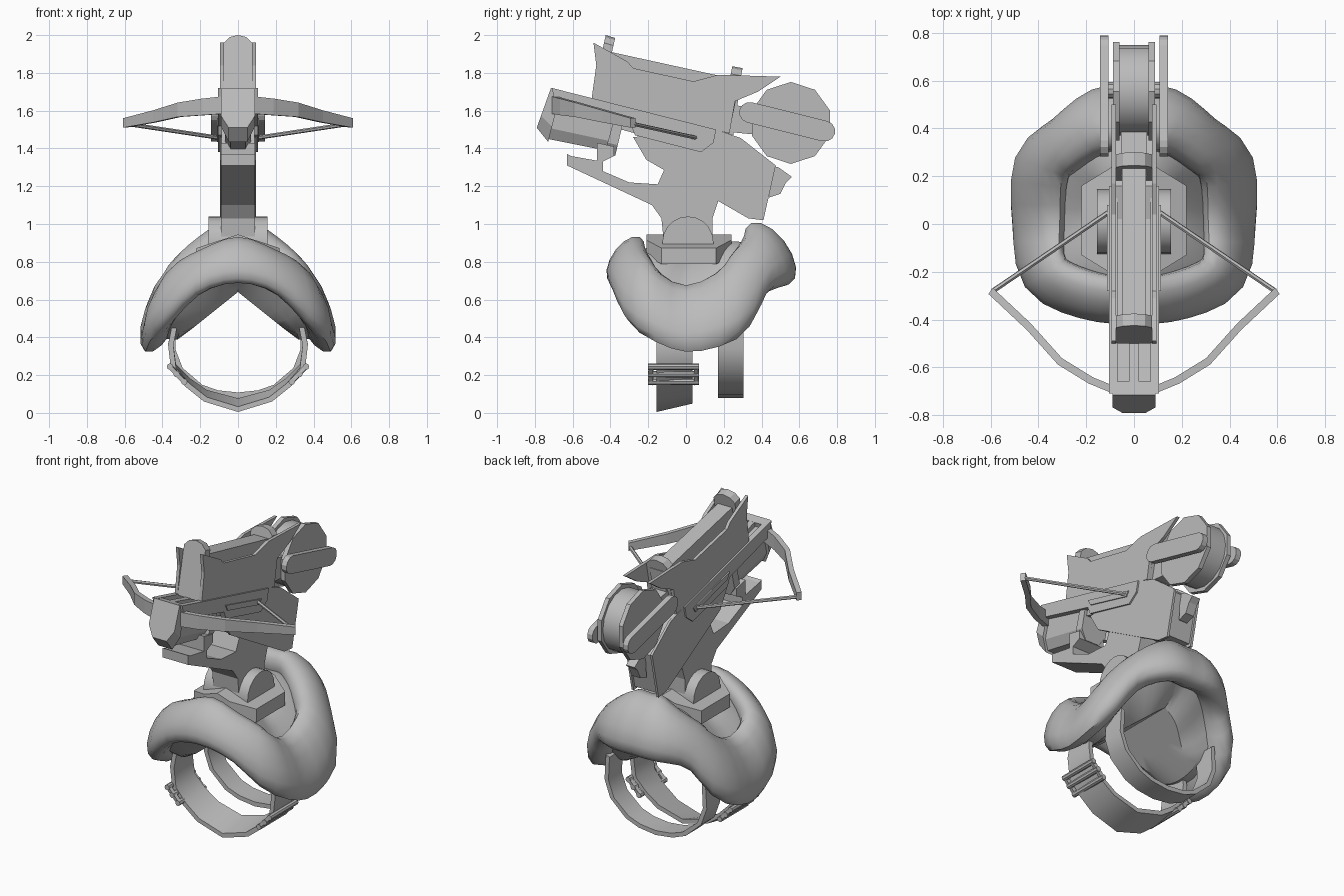
import bpy, bmesh, math
from mathutils import Vector

if "Cube" in bpy.data.objects:
    bpy.data.objects.remove(bpy.data.objects["Cube"])

grey = bpy.data.materials.new("plain_grey")
grey.diffuse_color = (0.5, 0.5, 0.5, 1)
grey.use_nodes = True
grey.node_tree.nodes["Principled BSDF"].inputs["Base Color"].default_value = grey.diffuse_color


def finish(name, bm, smooth=None):
    bmesh.ops.remove_doubles(bm, verts=bm.verts, dist=0.0005)
    bmesh.ops.recalc_face_normals(bm, faces=bm.faces)
    me = bpy.data.meshes.new(name)
    bm.to_mesh(me)
    bm.free()
    ob = bpy.data.objects.new(name, me)
    me.materials.append(grey)
    bpy.context.collection.objects.link(ob)
    if smooth:
        bpy.ops.object.select_all(action='DESELECT')
        ob.select_set(True)
        bpy.context.view_layer.objects.active = ob
        bpy.ops.object.shade_smooth_by_angle(angle=math.radians(smooth))
    return ob


def loft(name, rings, closed=False, caps=True, smooth=None):
    """Skin a list of equal-length point rings."""
    bm = bmesh.new()
    vs = [[bm.verts.new(p) for p in r] for r in rings]
    n = len(rings[0])
    for i in range(len(vs) if closed else len(vs) - 1):
        a, b = vs[i], vs[(i + 1) % len(vs)]
        for j in range(n):
            k = (j + 1) % n
            bm.faces.new((a[j], a[k], b[k], b[j]))
    if caps and not closed:
        bm.faces.new(vs[0])
        bm.faces.new(vs[-1])
    return finish(name, bm, smooth)


def slab(name, x0, x1, prof, smooth=None):
    """Extrude a side profile (y, z) from x0 to x1."""
    return loft(name, [[(x, y, z) for y, z in prof] for x in (x0, x1)], smooth=smooth)


def pair(name, x0, x1, prof):
    slab("right_" + name, x0, x1, prof)
    slab("left_" + name, -x1, -x0, prof)


def circle(cy, cz, r, n, a0=0, a1=2 * math.pi, end=False):
    m = n - 1 if end else n
    return [(cy + r * math.cos(a0 + (a1 - a0) * i / m),
             cz + r * math.sin(a0 + (a1 - a0) * i / m)) for i in range(n)]


def rod(name, a, b, r, n=6):
    a, b = Vector(a), Vector(b)
    d = (b - a).normalized()
    u = d.orthogonal().normalized()
    w = d.cross(u)
    ring = [(u * math.cos(t) + w * math.sin(t)) * r
            for t in (2 * math.pi * i / n for i in range(n))]
    loft(name, [[p + q for q in ring] for p in (a, b)])


# Saddle roll: x, y, z, half width, half height, outward slant of the section
half = [(0, -.32, .81, .085, .125, .45), (.2, -.295, .745, .09, .125, .4),
        (.37, -.205, .60, .09, .18, .3), (.40, 0, .50, .085, .18, .4),
        (.385, .235, .585, .10, .20, .35), (.27, .345, .75, .11, .145, .3),
        (.13, .435, .835, .115, .165, .45), (0, .445, .84, .115, .165, .45)]
stations = [Vector(s) for s in half]
stations += [Vector((-s[0],) + s[1:]) for s in half[-2:0:-1]]
path = []
N = len(stations)
for i in range(N):
    p0, p1, p2, p3 = (stations[(i + k) % N] for k in (-1, 0, 1, 2))
    for t in (0, 1 / 3, 2 / 3):
        path.append(.5 * (2 * p1 + (p2 - p0) * t + (2 * p0 - 5 * p1 + 4 * p2 - p3) * t * t
                          + (3 * p1 - p0 - 3 * p2 + p3) * t ** 3))
rings = []
for i, s in enumerate(path):
    nx, pv = path[(i + 1) % len(path)], path[i - 1]
    out = Vector((nx[1] - pv[1], pv[0] - nx[0], 0)).normalized()
    c = Vector((s[0], s[1], s[2]))
    ring = []
    for k in range(14):
        a = 2 * math.pi * k / 14
        dz = s[4] * math.sin(a)
        ring.append(c + out * (s[3] * math.cos(a) - s[5] * dz) + Vector((0, 0, dz)))
    rings.append(ring)
loft("saddle_roll", rings, closed=True, smooth=50)

# Seat skin rising to the plate, and a roof-shaped hollow underside
top, under = [], []
for t in (0, .2, .4, .6, .8, 1):
    top.append([Vector((s[0], s[1], s[2])).lerp(Vector((0, .03, .86)), t)
                + Vector((0, 0, .06 * math.sin(math.pi * t))) for s in path])
    layer = []
    for s in path:
        x, y = s[0] * (1 - t), s[1] * (1 - t) + .03 * t
        w = min(1, t / .4)
        layer.append((x, y, (s[2] - .6 * s[4]) * (1 - w) + (.64 - .8 * abs(x)) * w))
    under.append(layer)
loft("seat", top, caps=False, smooth=50)
loft("saddle_underside", under, caps=False, smooth=30).data.flip_normals()

# Gabled mounting plate and hub
outline = [(.0, -.21), (.09, -.21), (.22, -.13), (.22, .16), (.09, .24), (0, .24)]
bm = bmesh.new()
for sx in (1, -1):
    lo, hi = ([bm.verts.new((sx * x, y, h - .33 * x)) for x, y in outline] for h in (.86, .945))
    bm.faces.new(lo)
    bm.faces.new(hi)
    for i in range(len(outline) - 1):
        bm.faces.new((lo[i], lo[i + 1], hi[i + 1], hi[i]))
finish("mounting_plate", bm)
slab("hub", -.155, .155, [(.145, .87)] + circle(.01, .905, .135, 11, 0, math.pi, True)
     + [(-.125, .87)], 40)


# Straps hanging below the saddle
def strap(name, side, y0, y1, tilt, th=.028):
    pts = side + [(-x, z) for x, z in side[-2::-1]]
    rr = []
    for x, z in pts:
        d = Vector((x, z - .32)).normalized() * th
        f = tilt * max(0, 1 - z / .4)
        rr.append([(x, y0, z), (x, y1, z + f), (x - d.x, y1, z - d.y + f),
                   (x - d.x, y0, z - d.y)])
    loft(name, rr, smooth=50)


strap("front_strap", [(.35, .46), (.37, .36), (.355, .23), (.28, .14), (.18, .06), (0, .005)],
      -.155, .035, .045)
strap("rear_strap", [(.35, .5), (.36, .34), (.32, .23), (.21, .13), (.12, .095), (0, .08)],
      .17, .305, 0)

# Strap buckles
for sx, side in ((1, "right"), (-1, "left")):
    for i, (x, z) in enumerate([(.36, .245), (.325, .205), (.285, .165)]):
        rod(f"{side}_buckle_bar_{i}", (sx * x, -.2, z), (sx * x, .07, z), .017, 8)
    for i, y in enumerate((-.185, .055)):
        rod(f"{side}_buckle_end_{i}", (sx * .365, y, .25), (sx * .275, y, .155), .016, 4)

# Neck with a post up to the barrel, and lower body
slab("neck", -.09, .09, [(-.63, 1.37), (-.61, 1.36), (-.47, 1.335), (-.47, 1.43), (-.38, 1.41),
                         (-.38, 1.36), (-.44, 1.33), (-.44, 1.28), (-.3, 1.22),
                         (-.15, 1.21), (-.11, 1.3), (.15, 1.3), (.17, 1.12), (.14, 1.03),
                         (.14, .93), (-.12, .93), (-.13, 1.03), (-.18, 1.1), (-.63, 1.31)])
slab("lower_body", -.08, .08, [(-.27, 1.46), (-.21, 1.35), (.33, 1.05), (.40, 1.04),
                               (.46, 1.3), (.29, 1.44), (.16, 1.52)])
pair("body_plate", .08, .095, [(-.28, 1.46), (-.21, 1.34), (.33, 1.03), (.41, 1.02),
                               (.475, 1.31), (.29, 1.455), (.16, 1.5)])
slab("rear_catch", -.03, .03, [(.45, 1.31), (.49, 1.3), (.56, 1.25), (.53, 1.22), (.5, 1.16),
                               (.44, 1.14)])


def faceted(name, w, front, back):
    """Tapered hexagonal section between two (y, top z), (y, bottom z) ends."""
    rr = []
    for (yt, zt), (yb, zb) in (front, back):
        ym, zm = .3 * yt + .7 * yb, .3 * zt + .7 * zb
        rr.append([(-w, yt, zt), (w, yt, zt), (w, ym, zm), (w * .55, yb, zb),
                   (-w * .55, yb, zb), (-w, ym, zm)])
    loft(name, rr)


# Stock, barrel and nose
slab("stock", -.07, .07, [(-.7, 1.685), (.16, 1.465), (.08, 1.4), (-.27, 1.48), (-.7, 1.6)])
slab("bolt_ridge", -.02, .02, [(-.7, 1.715), (-.45, 1.65), (-.45, 1.6), (-.7, 1.66)])
pair("stock_rail", .07, .105, [(-.71, 1.72), (.16, 1.5), (.145, 1.43), (.08, 1.38),
                               (-.27, 1.47), (-.29, 1.52), (-.69, 1.63)])
pair("string_slot", .105, .112, [(-.28, 1.56), (.08, 1.465), (.06, 1.435), (-.26, 1.52)])
faceted("nose", .09, ((-.715, 1.72), (-.79, 1.51)), ((-.66, 1.705), (-.73, 1.435)))
faceted("barrel", .07, ((-.69, 1.64), (-.73, 1.45)), ((-.33, 1.55), (-.38, 1.38)))
faceted("barrel_band", .088, ((-.38, 1.56), (-.43, 1.375)), ((-.33, 1.55), (-.375, 1.36)))

# Bow limbs and strings: x, y, z, half height
limb = [(.07, -.70, 1.63, .046), (.18, -.655, 1.62, .044), (.31, -.575, 1.605, .038),
        (.44, -.43, 1.57, .032), (.60, -.28, 1.535, .025)]
for sx, side in ((1, "right"), (-1, "left")):
    rr = []
    for x, y, z, h in limb:
        a, b = (sx * (x + .009), y - .013), (sx * (x - .009), y + .013)
        rr.append([(*a, z - h), (*b, z - h), (*b, z + h), (*a, z + h)])
    loft(side + "_bow_limb", rr)
    rod(side + "_string", (sx * .59, -.28, 1.53), (sx * .09, .06, 1.455), .011)

# Magazine between tall side plates
slab("magazine", -.05, .05, [(-.44, 1.92), (.29, 1.76), (.25, 1.47), (-.47, 1.65)])
pair("side_plate", .075, .095, [(-.49, 1.96), (-.31, 1.86), (-.28, 1.825), (.04, 1.755),
                                (.17, 1.79), (.5, 1.78), (.38, 1.7), (.26, 1.65),
                                (.23, 1.48), (-.5, 1.66), (-.475, 1.84)])


# Rounded bands over the magazine
def band(name, front, back):
    rr = []
    for (yt, zt), (yb, zb) in (front, back):
        dy, dz = yt - yb, zt - zb
        rr.append([(x, yb + dy * k, zb + dz * k) for x, k in
                   ((-.075, 0), (.075, 0), (.075, .88), (.045, .97), (0, 1), (-.045, .97),
                    (-.075, .88))])
    loft(name, rr)


band("front_band", ((-.425, 2.0), (-.5, 1.66)), ((-.375, 1.985), (-.45, 1.65)))
band("rear_band", ((.245, 1.835), (.18, 1.5)), ((.3, 1.825), (.23, 1.49)))

# Winding drum with end discs, and crank bars outside them
slab("drum", -.06, .06, circle(.56, 1.535, .19, 16), 40)
pair("wheel_disc", .06, .088, circle(.555, 1.535, .217, 10, math.pi / 10, 2.1 * math.pi))
tilt = math.radians(-14)
bar = circle(.18, 0, .055, 7, -math.pi / 2, math.pi / 2, True) \
    + circle(-.23, 0, .055, 7, math.pi / 2, 1.5 * math.pi, True)
pair("crank_bar", .107, .143, [(.56 + u * math.cos(tilt) - v * math.sin(tilt),
                                1.535 + u * math.sin(tilt) + v * math.cos(tilt)) for u, v in bar])
rod("axle", (-.12, .56, 1.535), (.12, .56, 1.535), .035, 10)
slab("drum_arm", -.055, .055, [(.2, 1.64), (.42, 1.6), (.4, 1.47), (.2, 1.49)])
